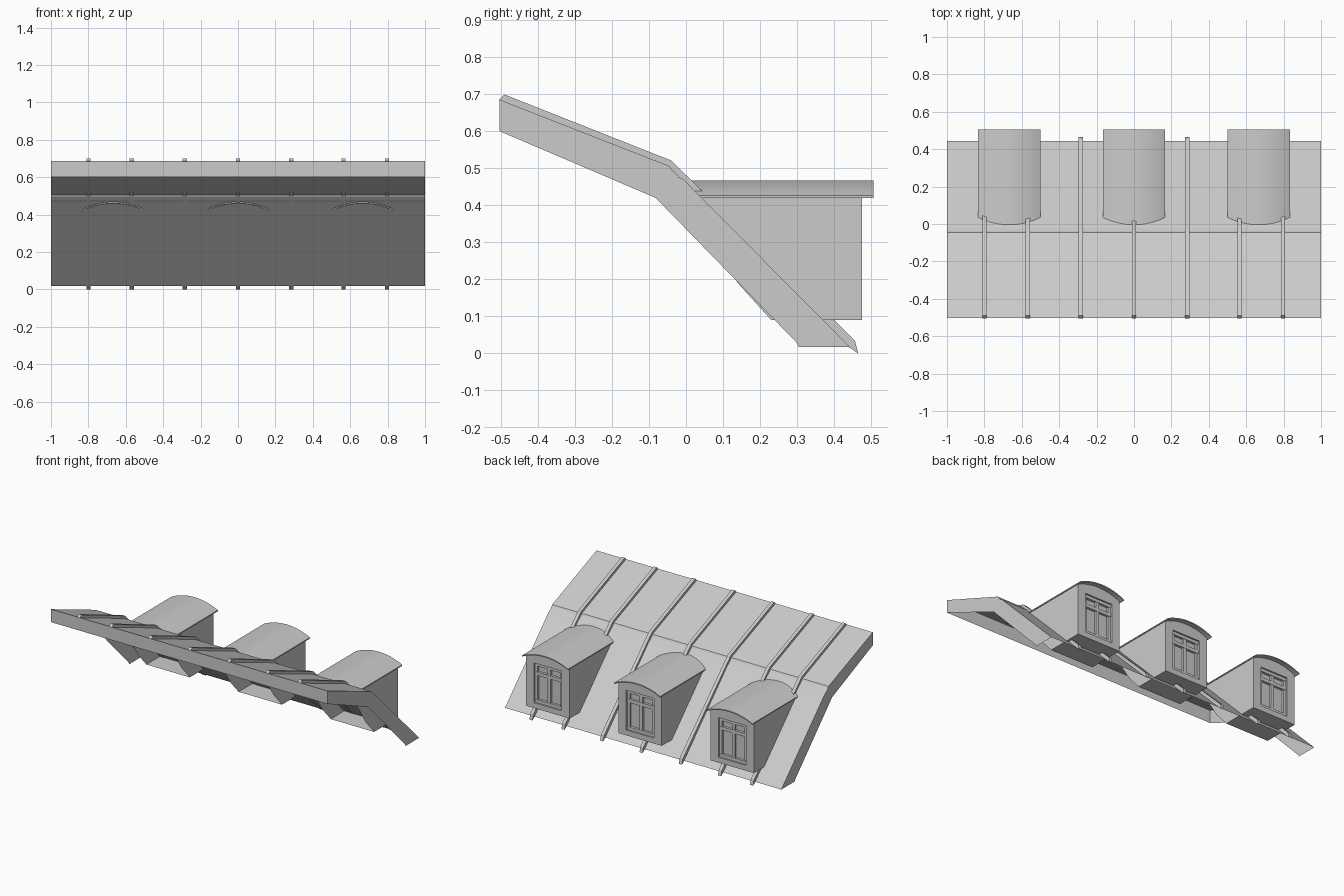
import bpy, bmesh, math

cube = bpy.data.objects.get("Cube")
if cube:
    bpy.data.objects.remove(cube, do_unlink=True)

grey = bpy.data.materials.new("light grey")
grey.use_nodes = True
COLOR = (0.6, 0.6, 0.6, 1)
grey.diffuse_color = COLOR
grey.node_tree.nodes["Principled BSDF"].inputs["Base Color"].default_value = COLOR


def finish(name, bm, smooth=False):
    mesh = bpy.data.meshes.new(name)
    bm.to_mesh(mesh)
    bm.free()
    mesh.materials.append(grey)
    ob = bpy.data.objects.new(name, mesh)
    bpy.context.collection.objects.link(ob)
    if smooth:
        bpy.context.view_layer.objects.active = ob
        ob.select_set(True)
        bpy.ops.object.shade_smooth_by_angle(angle=math.radians(30))
        ob.select_set(False)
    return ob


def sheet(bm, points):
    return bm.faces.new([bm.verts.new(p) for p in points])


def prism(bm, points, offset):
    """Closed solid: a flat outline swept along an offset."""
    face = sheet(bm, points)
    new = bmesh.ops.extrude_face_region(bm, geom=[face], use_keep_orig=True)["geom"]
    bmesh.ops.translate(bm, vec=offset, verts=[g for g in new if isinstance(g, bmesh.types.BMVert)])
    bmesh.ops.recalc_face_normals(bm, faces=bm.faces)


def box(bm, x0, x1, y0, y1, z0, z1):
    prism(bm, [(x0, y0, z0), (x1, y0, z0), (x1, y0, z1), (x0, y0, z1)], (0, y1 - y0, 0))


# Roof shell: folded top sheet, front fascia and two end caps, open below
top = [(-.503, .685), (-.045, .506), (-.038, .495), (-.02, .476), (-.008, .471), (.443, .017)]
under = [(.305, .017), (.298, .03), (-.082, .42), (-.503, .6)]
bm = bmesh.new()
folded = [under[-1]] + top
for (ya, za), (yb, zb) in zip(folded, folded[1:]):
    sheet(bm, [(-1, ya, za), (1, ya, za), (1, yb, zb), (-1, yb, zb)])
for x in (-1, 1):
    points = [(x, y, z) for y, z in top + under]
    sheet(bm, points if x < 0 else points[::-1])
bmesh.ops.remove_doubles(bm, verts=bm.verts, dist=1e-5)
finish("roof_shell", bm)

# Standing ribs running down the roof
rib = [(-.505, .685), (-.49, .699), (-.04, .521), (.456, .035), (.465, 0),
       (.44, .017), (-.01, .469), (-.046, .503)]
for i, x in enumerate((-.8, -.568, -.285, 0, .285, .565, .797)):
    bm = bmesh.new()
    prism(bm, [(x - .011, y, z) for y, z in rib], (.022, 0, 0))
    finish(f"roof_rib_{i + 1}", bm)

HALF, FRONT = .157, .475
OPEN, SILL, HEAD = .1, .125, .385


def arch(half, eave, rise, steps=16):
    """Points of a shallow circular arch, from -half to half."""
    r = (half * half + rise * rise) / (2 * rise)
    a = math.asin(half / r)
    angles = [a * (2 * i / steps - 1) for i in range(steps + 1)]
    return [(r * math.sin(t), eave + rise - r + r * math.cos(t)) for t in angles]


def dormer(cx, label):
    # Side walls and floor, reaching under the roof
    bm = bmesh.new()
    side = [(FRONT, .09), (FRONT, .428), (-.01, .428), (.14, .19), (.23, .09)]
    for s in (-1, 1):
        points = [(cx + s * HALF, y, z) for y, z in side]
        sheet(bm, points if s > 0 else points[::-1])
    sheet(bm, [(cx - HALF, .23, .09), (cx - HALF, FRONT, .09),
               (cx + HALF, FRONT, .09), (cx + HALF, .23, .09)])
    finish(label + "_dormer_walls", bm)

    # Front wall around the window opening
    bm = bmesh.new()
    back = FRONT - .03
    for s in (-1, 1):
        a, b = sorted((cx + s * OPEN, cx + s * HALF))
        box(bm, a, b, back, FRONT, .09, HEAD)
    box(bm, cx - OPEN, cx + OPEN, back, FRONT, .09, SILL)
    head = [(-HALF, HEAD)] + arch(HALF, .424, .036) + [(HALF, HEAD)]
    prism(bm, [(cx + x, back, z) for x, z in head], (0, FRONT - back, 0))
    finish(label + "_dormer_front", bm)

    # Window: pane, outer frame, mullion and transom
    bm = bmesh.new()
    box(bm, cx - OPEN, cx + OPEN, back, back + .004, SILL, HEAD)
    finish(label + "_window_pane", bm)
    bm = bmesh.new()
    face = FRONT - .012
    for x, w in ((-OPEN + .009, .009), (0, .011), (OPEN - .009, .009)):
        box(bm, cx + x - w, cx + x + w, back, face, SILL, HEAD)
    for z, h in ((SILL + .01, .01), (.315, .011), (HEAD - .01, .01)):
        box(bm, cx - OPEN, cx + OPEN, back, face + .002, z - h, z + h)
    finish(label + "_window_frame", bm)

    # Curved roof
    bm = bmesh.new()
    outline = arch(.167, .427, .04) + arch(.167, .42, .04)[::-1]
    prism(bm, [(cx + x, -.003, z) for x, z in outline], (0, .509, 0))
    finish(label + "_dormer_roof", bm, smooth=True)


for cx, label in ((-.667, "right"), (0, "middle"), (.667, "left")):
    dormer(cx, label)
